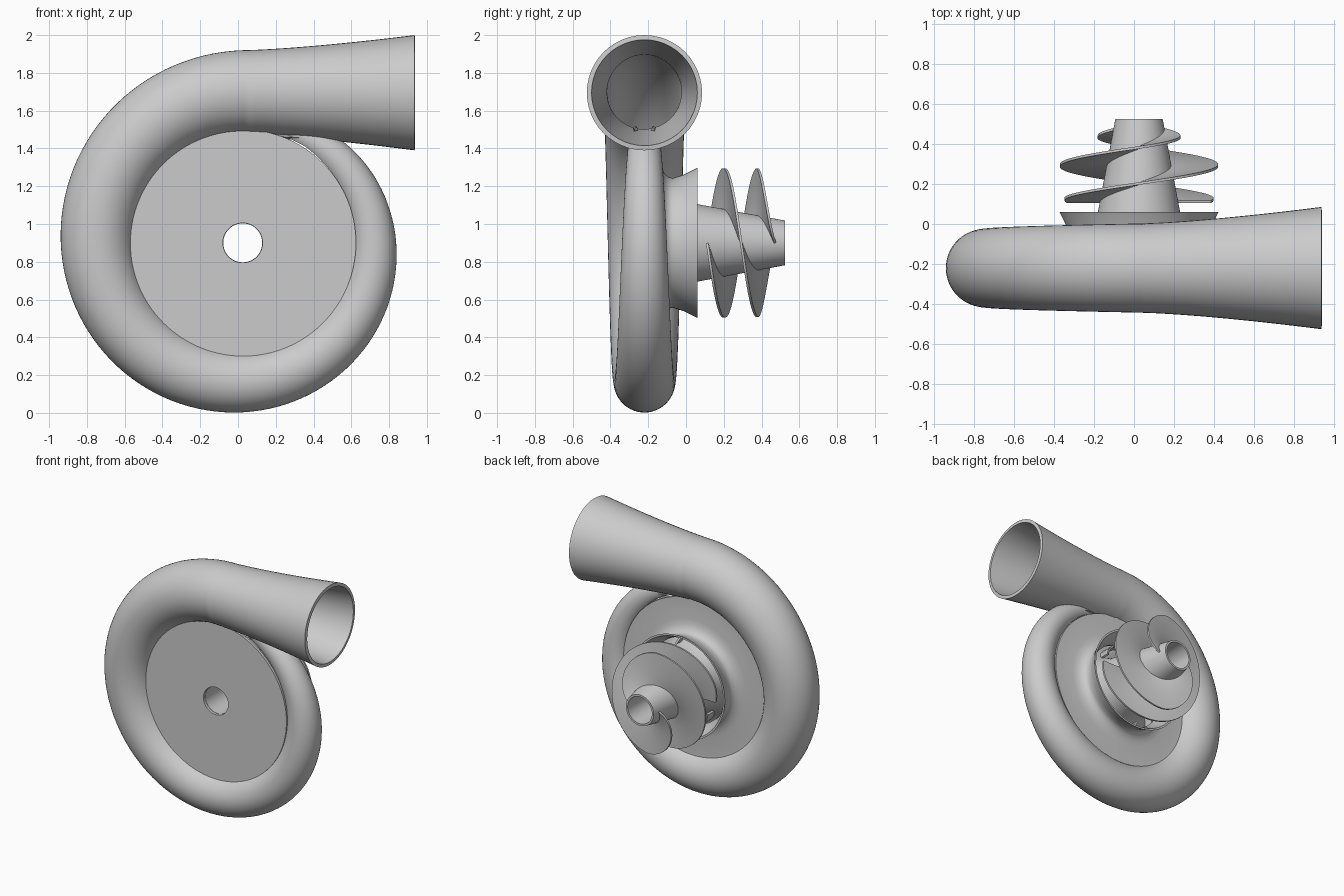
import bpy, bmesh
from math import sin, cos, asin, sqrt, radians, pi

if "Cube" in bpy.data.objects:
    bpy.data.objects.remove(bpy.data.objects["Cube"])

CX, CZ, YC = 0.025, 0.90, -0.22      # pump axis and volute mid-plane
R0 = 0.575                           # inner radius of the volute tube


def grid(name, rows, wrap_u=False, wrap_v=False, thick=0, offset=0, flip=False, recalc=False):
    """Skin rows of points into a smooth-shaded object."""
    bm = bmesh.new()
    vs = [[bm.verts.new(p) for p in row] for row in rows]
    n, m = len(vs), len(vs[0])
    for i in range(n if wrap_u else n - 1):
        for j in range(m if wrap_v else m - 1):
            a, b = vs[i], vs[(i + 1) % n]
            k = (j + 1) % m
            q = [a[j], b[j], b[k], a[k]]
            bm.faces.new(q[::-1] if flip else q)
    bmesh.ops.remove_doubles(bm, verts=bm.verts, dist=1e-5)
    if recalc:
        bmesh.ops.recalc_face_normals(bm, faces=bm.faces)
    me = bpy.data.meshes.new(name)
    bm.to_mesh(me)
    bm.free()
    ob = bpy.data.objects.new(name, me)
    bpy.context.collection.objects.link(ob)
    bpy.ops.object.select_all(action='DESELECT')
    ob.select_set(True)
    bpy.context.view_layer.objects.active = ob
    if thick:
        mod = ob.modifiers.new("wall", 'SOLIDIFY')
        mod.thickness, mod.offset = thick, offset
        bpy.ops.object.modifier_apply(modifier=mod.name)
    bpy.ops.object.shade_smooth_by_angle(angle=radians(35))
    return ob


def polar(r, a, y):
    return (CX + r * cos(a), y, CZ + r * sin(a))


def lathe(name, profile, n=96):
    """Closed (radius, y) profile turned around the pump axis."""
    rows = [[polar(r, 2 * pi * i / n, y) for r, y in profile] for i in range(n)]
    return grid(name, rows, True, True, recalc=True)


# Volute: tube whose area grows linearly round the casing, then the outlet cone
SEG = 48
R_TOP = sqrt(0.0495)
OUT_X = 0.935 - CX


def cone(x):
    """Radius and centre height of the outlet cone."""
    u = min(max((x - CX) / OUT_X, 0), 1)
    return R_TOP + (0.305 - R_TOP) * u ** 1.4, CZ + R0 + R_TOP + (1.695 - CZ - R0 - R_TOP) * u


rows = []
for deg in range(450, 89, -3):
    r = sqrt(max(0.0495 - 0.0118 * (deg - 90) / 90, 0.003))
    a0 = asin(min(0.065 / r, 0.8))   # gap on the inside where the impeller discharges
    row = []
    for j in range(SEG + 1):
        a = a0 + (2 * pi - 2 * a0) * j / SEG
        x, y, z = polar(R0 + r - r * cos(a), radians(deg), YC + r * sin(a))
        if deg > 385:                # trim the tongue against the outlet cone
            rc, zc = cone(x)
            z = min(z, zc - sqrt(rc ** 2 - (y - YC) ** 2) + 0.012)
        row.append((x, y, z))
    rows.append(row)
for i in range(1, 25):
    x = CX + OUT_X * i / 24
    r, zc = cone(x)
    rows.append([(x, YC + r * sin(2 * pi * j / SEG), zc - r * cos(2 * pi * j / SEG))
                 for j in range(SEG + 1)])
grid("volute_casing", rows, thick=0.025, offset=-1, flip=True)

# Front cover plate with shaft hole
lathe("front_plate", [(0.105, -0.305), (0.60, -0.305), (0.60, -0.285), (0.105, -0.285)])

# Rear cover with filleted, flared inlet ring
lathe("inlet_cover", [(0.60, -0.135), (0.44, -0.135), (0.40, -0.128), (0.37, -0.115), (0.35, -0.095),
                      (0.343, -0.07), (0.362, -0.01), (0.397, 0.06), (0.383, 0.06), (0.345, -0.01),
                      (0.325, -0.07), (0.332, -0.105), (0.355, -0.135), (0.39, -0.15),
                      (0.44, -0.155), (0.60, -0.155)])

# Impeller hub: back disc, tapered nose and through bore
lathe("impeller_hub", [(0.103, -0.285), (0.55, -0.28), (0.55, -0.265), (0.42, -0.255), (0.32, -0.22),
                       (0.26, -0.16), (0.23, -0.08), (0.206, 0.055), (0.118, 0.525), (0.103, 0.525)])

# Curved impeller vanes
for k in range(6):
    rows = []
    for i in range(13):
        t = i / 12
        r = 0.27 + 0.27 * t
        top = -0.10 - 0.06 * min(t * 3, 1)
        a = radians(60 * k + 70 * t)
        rows.append([polar(r, a, -0.27), polar(r, a, top)])
    grid(f"impeller_vane_{k + 1}", rows, thick=0.014)

# Two helical inducer blades, one turn each, running out into the hub
for k in range(2):
    rows = []
    for i in range(121):
        d = 3 * i
        y = 0.112 + 0.36 * d / 360
        hub = 0.206 - (y - 0.055) * 0.187
        tip = 0.395 - 0.035 * max(0, 1 - d / 35) ** 2
        if d > 265:
            tip -= 0.265 * ((d - 265) / 95) ** 1.35
        inner = hub - 0.008
        a = -radians(d) + pi * k
        rows.append([polar(inner + (tip - inner) * j / 6, a, y) for j in range(7)])
    grid(f"inducer_blade_{k + 1}", rows, thick=0.013)
